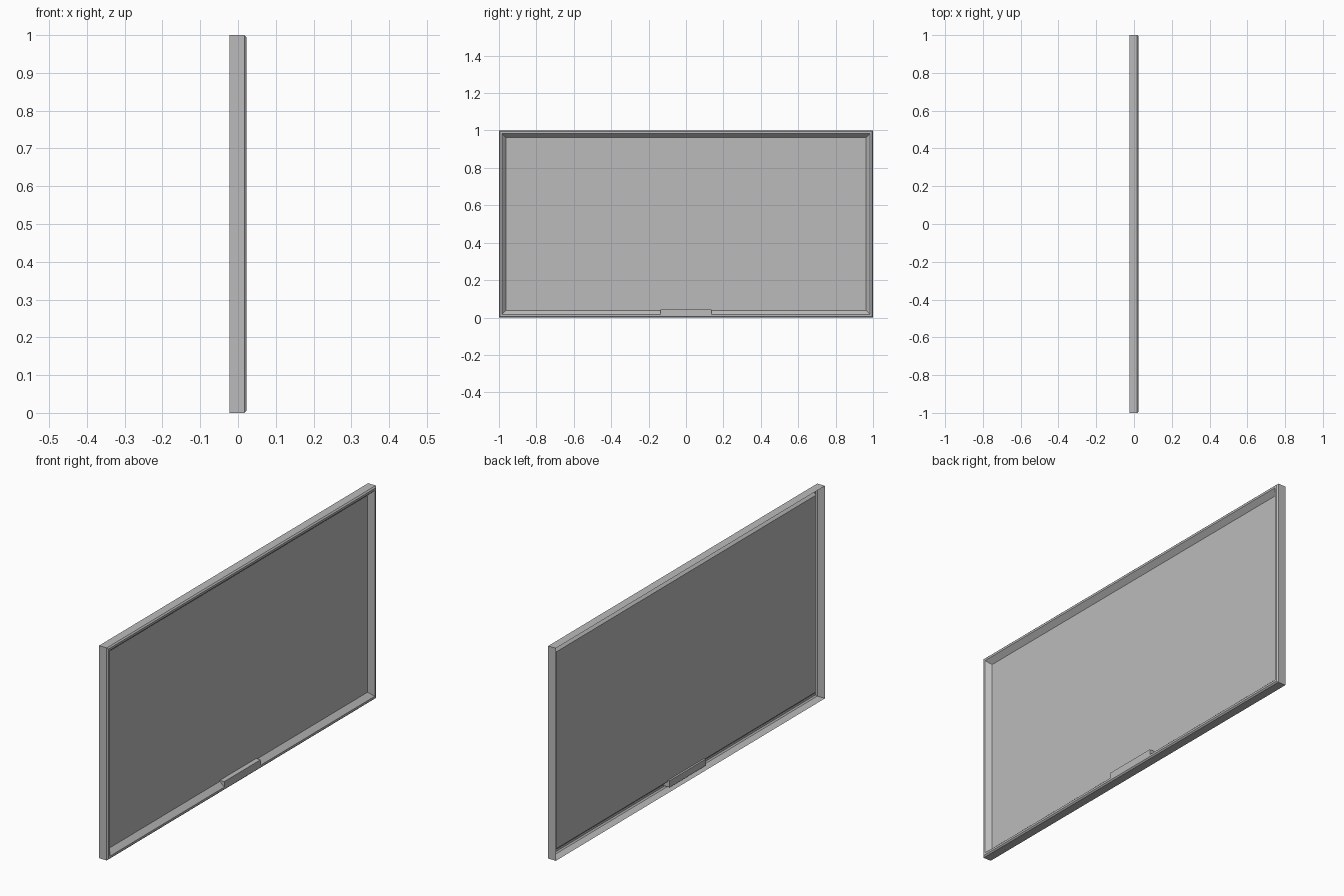
import bpy
import bmesh

cube = bpy.data.objects.get("Cube")
if cube:
    bpy.data.objects.remove(cube, do_unlink=True)

HALF_W, HEIGHT = 1.0, 1.0

grey = bpy.data.materials.new("plain_grey")
grey.use_nodes = True
colour = (0.5, 0.5, 0.5, 1)
grey.diffuse_color = colour
grey.node_tree.nodes["Principled BSDF"].inputs["Base Color"].default_value = colour


def finish(bm, name):
    mesh = bpy.data.meshes.new(name)
    bm.to_mesh(mesh)
    bm.free()
    mesh.materials.append(grey)
    obj = bpy.data.objects.new(name, mesh)
    bpy.context.collection.objects.link(obj)
    return obj


def ring(bm, inset, x):
    """Rectangle of vertices, inset from the outline at depth x."""
    y, low, high = HALF_W - inset, inset, HEIGHT - inset
    return [bm.verts.new((x, a, b))
            for a, b in ((-y, low), (y, low), (y, high), (-y, high))]


# Hollow frame: outer wall, small bevel, narrow rim, slope down to the panel
profile = [(0, -0.023), (0, 0.017), (0.006, 0.023), (0.016, 0.023), (0.037, 0.0)]
bm = bmesh.new()
rings = [ring(bm, *p) for p in profile]
for a, b in zip(rings, rings[1:]):
    for i in range(4):
        j = (i + 1) % 4
        bm.faces.new((a[i], a[j], b[j], b[i]))
finish(bm, "frame")

# Flat panel closing the inside of the frame
bm = bmesh.new()
bm.faces.new(ring(bm, *profile[-1]))
finish(bm, "panel")

# Small block set into the middle of the bottom edge
bm = bmesh.new()
bmesh.ops.create_cube(bm, size=1)
bmesh.ops.scale(bm, vec=(0.032, 0.27, 0.031), verts=bm.verts)
bmesh.ops.translate(bm, vec=(0.007, 0, 0.0265), verts=bm.verts)
finish(bm, "bottom_block")
